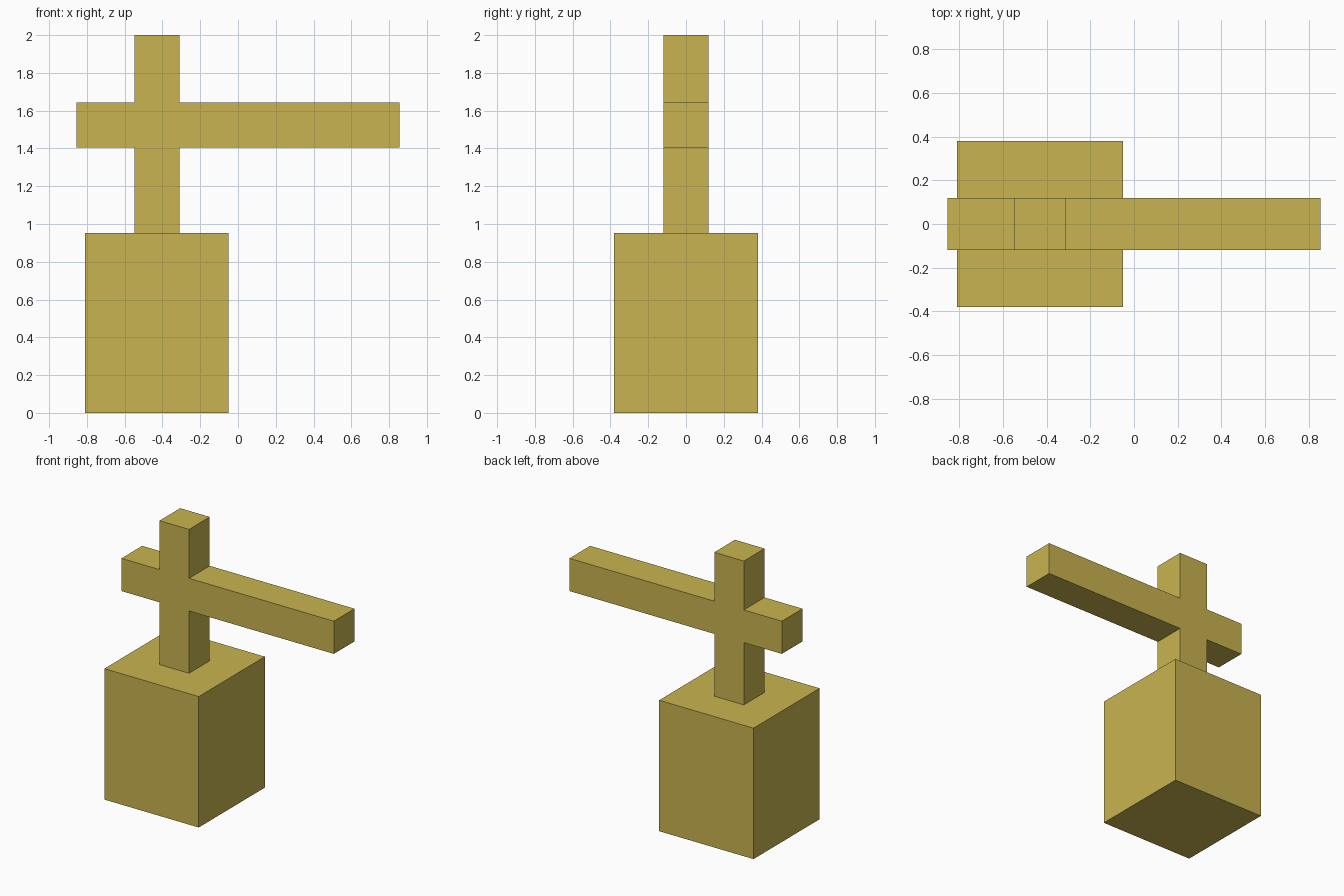
import bpy
import bmesh

if "Cube" in bpy.data.objects:
    bpy.data.objects.remove(bpy.data.objects["Cube"])

mat = bpy.data.materials.new("mustard_yellow")
mat.diffuse_color = (0.578, 0.456, 0.080, 1.0)
mat.use_nodes = True
mat.node_tree.nodes["Principled BSDF"].inputs["Base Color"].default_value = mat.diffuse_color


def extrude_profile(name, points, depth):
    """Extrude an x-z outline along y, centred on y = 0."""
    bm = bmesh.new()
    face = bm.faces.new([bm.verts.new((x, -depth / 2, z)) for x, z in points])
    result = bmesh.ops.extrude_face_region(bm, geom=[face])
    verts = [g for g in result["geom"] if isinstance(g, bmesh.types.BMVert)]
    bmesh.ops.translate(bm, verts=verts, vec=(0, depth, 0))
    bmesh.ops.recalc_face_normals(bm, faces=bm.faces[:])
    mesh = bpy.data.meshes.new(name)
    bm.to_mesh(mesh)
    bm.free()
    mesh.materials.append(mat)
    obj = bpy.data.objects.new(name, mesh)
    bpy.context.collection.objects.link(obj)
    return obj


# Solid block base
extrude_profile("base_block", [(-0.81, 0), (-0.05, 0), (-0.05, 0.953), (-0.81, 0.953)], 0.76)

# Mast and long horizontal arm, joined as one cross-shaped beam
left, right = -0.549, -0.311        # mast sides
arm_left, arm_right = -0.855, 0.855
low, high = 1.406, 1.644            # arm underside and top
bottom, top = 0.953, 2.0
extrude_profile("mast_and_arm", [
    (left, bottom), (right, bottom), (right, low), (arm_right, low),
    (arm_right, high), (right, high), (right, top), (left, top),
    (left, high), (arm_left, high), (arm_left, low), (left, low),
], 0.238)
